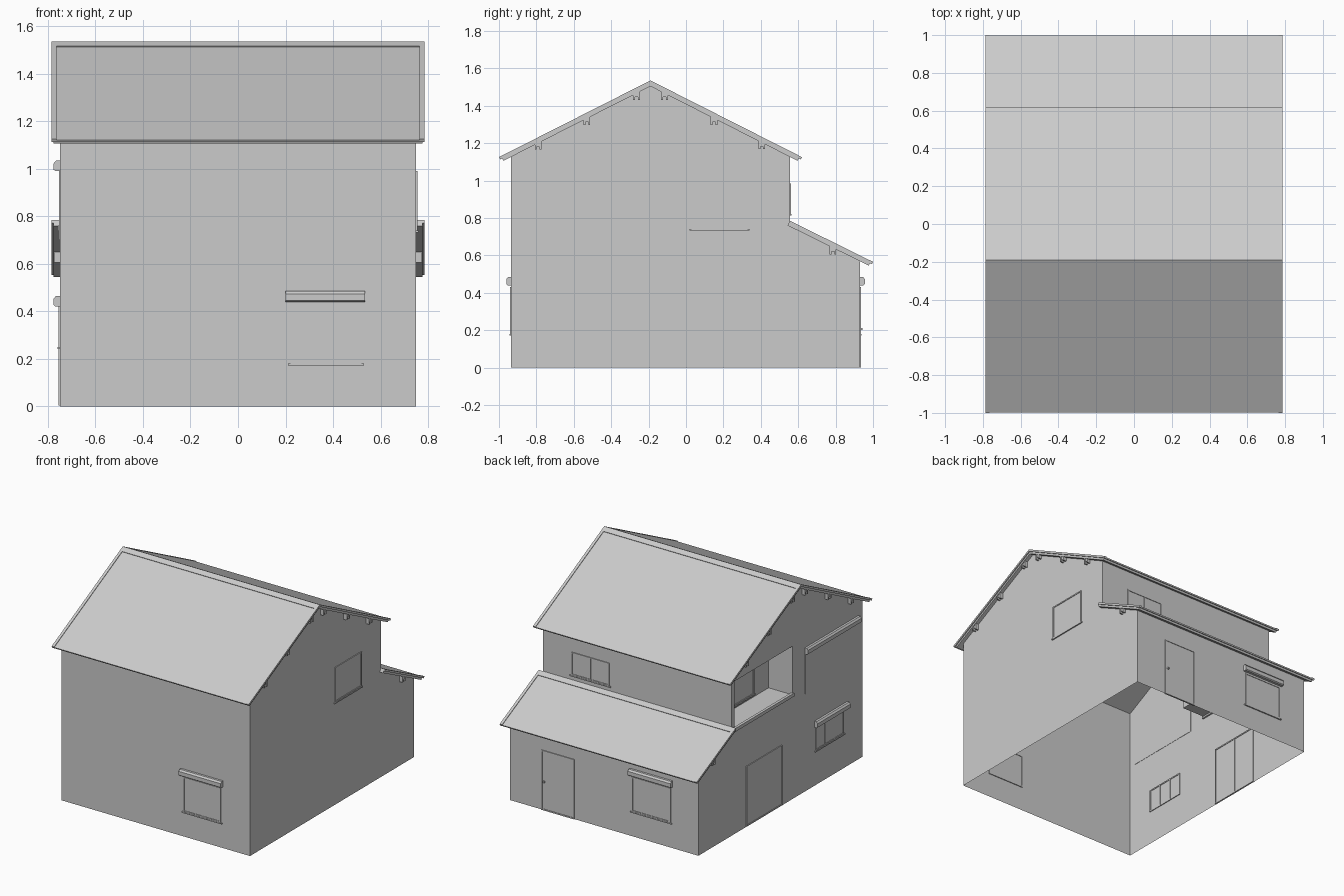
import bpy, bmesh, math

cube = bpy.data.objects.get("Cube")
if cube:
    bpy.data.objects.remove(cube)

grey = bpy.data.materials.new("plain_grey")
grey.use_nodes = True
grey.diffuse_color = (0.6, 0.6, 0.6, 1)
grey.node_tree.nodes["Principled BSDF"].inputs["Base Color"].default_value = (0.6, 0.6, 0.6, 1)

# Main dimensions
HALF, FRONT, BACK, UPPER_BACK = 0.75, -0.935, 0.93, 0.555
RIDGE_Y, RIDGE_Z, EAVE_Z = -0.19, 1.535, 1.125
ROOF_HALF, SLOPE = 0.785, 0.506
LOW_TOP, LOW_EAVE = 0.785, 0.565
NOOK_Y0, NOOK_Y1, NOOK_Z0, NOOK_Z1, NOOK_X = -0.14, 0.52, 0.75, 1.1, -0.56


def finish(name, bm, fix_normals=True):
    if fix_normals:
        bmesh.ops.recalc_face_normals(bm, faces=bm.faces)
    mesh = bpy.data.meshes.new(name)
    bm.to_mesh(mesh)
    bm.free()
    mesh.materials.append(grey)
    obj = bpy.data.objects.new(name, mesh)
    bpy.context.collection.objects.link(obj)
    return obj


def face(bm, pts):
    return bm.faces.new([bm.verts.new(p) for p in pts])


def prism(bm, ring_a, ring_b):
    a = [bm.verts.new(p) for p in ring_a]
    b = [bm.verts.new(p) for p in ring_b]
    bm.faces.new(a)
    bm.faces.new(b[::-1])
    n = len(a)
    for i in range(n):
        bm.faces.new((a[i], b[i], b[(i + 1) % n], a[(i + 1) % n]))


# Each wall maps (along, height, outward) to world space
WALLS = {
    "front": lambda u, z, d: (u, FRONT - d, z),
    "back": lambda u, z, d: (u, BACK + d, z),
    "upper_back": lambda u, z, d: (u, UPPER_BACK + d, z),
    "left": lambda u, z, d: (HALF + d, u, z),
    "right": lambda u, z, d: (-HALF - d, u, z),
    "nook": lambda u, z, d: (NOOK_X - d, u, z),
}


def block(bm, wall, u0, u1, z0, z1, d0, d1):
    put = WALLS[wall]
    rings = [[put(u, z, d) for z, d in ((z0, d0), (z1, d0), (z1, d1), (z0, d1))] for u in (u0, u1)]
    prism(bm, *rings)


# Hollow wall shell with an open base
def wall_top(y):
    return RIDGE_Z - 0.026 - SLOPE * abs(y - RIDGE_Y)


def low_top(y):
    return LOW_TOP - 0.026 - (LOW_TOP - LOW_EAVE) / (1 - UPPER_BACK) * (y - UPPER_BACK)


def top(y):
    return (y, wall_top(y))


back_edge = [(BACK, 0), (BACK, low_top(BACK)), (UPPER_BACK, low_top(UPPER_BACK)), top(UPPER_BACK)]
bm = bmesh.new()
face(bm, [(HALF, y, z) for y, z in [(FRONT, 0)] + back_edge + [top(RIDGE_Y), top(FRONT)]])
right_pieces = [
    [(FRONT, 0), (NOOK_Y0, 0), top(NOOK_Y0), top(RIDGE_Y), top(FRONT)],
    [(NOOK_Y1, 0)] + back_edge + [top(NOOK_Y1)],
    [(NOOK_Y0, 0), (NOOK_Y1, 0), (NOOK_Y1, NOOK_Z0), (NOOK_Y0, NOOK_Z0)],
    [(NOOK_Y0, NOOK_Z1), (NOOK_Y1, NOOK_Z1), top(NOOK_Y1), top(NOOK_Y0)],
]
for piece in right_pieces:
    face(bm, [(-HALF, y, z) for y, z in reversed(piece)])


def cross_wall(y, z0, z1, flip):
    pts = [(-HALF, y, z0), (HALF, y, z0), (HALF, y, z1), (-HALF, y, z1)]
    face(bm, pts[::-1] if flip else pts)


cross_wall(FRONT, 0, wall_top(FRONT), False)
cross_wall(BACK, 0, low_top(BACK), True)
cross_wall(UPPER_BACK, low_top(UPPER_BACK), wall_top(UPPER_BACK), True)
finish("walls", bm, False)

# Recessed balcony: inner wall, floor, ceiling and two ends
bm = bmesh.new()
ring = [(NOOK_Y0, NOOK_Z0), (NOOK_Y1, NOOK_Z0), (NOOK_Y1, NOOK_Z1), (NOOK_Y0, NOOK_Z1)]
face(bm, [(NOOK_X, y, z) for y, z in reversed(ring)])
for (ya, za), (yb, zb) in zip(ring, ring[1:] + ring[:1]):
    face(bm, [(-HALF, ya, za), (NOOK_X, ya, za), (NOOK_X, yb, zb), (-HALF, yb, zb)])
finish("balcony_recess", bm, False)
bm = bmesh.new()
block(bm, "right", NOOK_Y0 - 0.01, NOOK_Y1 + 0.01, NOOK_Z0 - 0.012, NOOK_Z0 + 0.012, -0.012, 0.008)
finish("balcony_sill", bm)


# Roof slabs: main board, thinner lower board, raised border
def slab(bm, start, end, x0, x1, depth, a, b):
    (y0, z0), (y1, z1) = start, end
    length = math.hypot(y1 - y0, z1 - z0)
    dy, dz = (y1 - y0) / length, (z1 - z0) / length
    ny, nz = (-dz, dy) if dy > 0 else (dz, -dy)
    corners = [(s, t) for s, t in ((a, depth[0]), (length - b, depth[0]), (length - b, depth[1]), (a, depth[1]))]
    ring = [(y0 + dy * s - ny * t, z0 + dz * s - nz * t) for s, t in corners]
    prism(bm, [(x0, y, z) for y, z in ring], [(x1, y, z) for y, z in ring])
    return length


def roof(name, start, end):
    bm = bmesh.new()
    r = ROOF_HALF
    length = slab(bm, start, end, -r, r, (0.004, 0.014), 0, 0)
    slab(bm, start, end, -r + 0.008, r - 0.008, (0.014, 0.028), 0, 0.012)
    for x0 in (-r, r - 0.02):
        slab(bm, start, end, x0, x0 + 0.02, (0, 0.006), 0, 0)
    slab(bm, start, end, -r, r, (0, 0.006), 0, length - 0.04)
    finish(name, bm)


roof("front_roof", (RIDGE_Y, RIDGE_Z), (-1, EAVE_Z))
roof("back_roof", (RIDGE_Y, RIDGE_Z), (0.62, EAVE_Z))
roof("lower_roof", (UPPER_BACK, LOW_TOP), (1, LOW_EAVE))

# Brackets under the gable overhangs: two legs and a crossbar
bm = bmesh.new()
for wall in ("left", "right"):
    for y in (-0.79, -0.53, -0.265, -0.115, 0.15, 0.405, 0.785):
        z = low_top(y) if y > UPPER_BACK else wall_top(y)
        for off in (-0.013, 0.013):
            block(bm, wall, y + off - 0.005, y + off + 0.005, z - 0.04, z + 0.008, 0, 0.024)
        block(bm, wall, y - 0.01, y + 0.01, z - 0.025, z + 0.004, 0, 0.02)
finish("roof_brackets", bm)


# Windows: pane, frame, centre bars and a sill
def window(name, wall, u0, u1, z0, z1, bars=1, sill=True):
    bm = bmesh.new()
    f, d = 0.009, 0.006
    block(bm, wall, u0, u1, z0, z1, -0.002, 0.002)
    for u in (u0, u1 - f):
        block(bm, wall, u, u + f, z0, z1, -d, d)
    for z in (z0, z1 - f):
        block(bm, wall, u0, u1, z, z + f, -d, d)
    for i in range(bars):
        u = u0 + (u1 - u0) * (i + 1) / (bars + 1)
        block(bm, wall, u - 0.004, u + 0.004, z0, z1, -d, 0.004)
    if sill:
        block(bm, wall, u0 - 0.01, u1 + 0.01, z0 - 0.008, z0, 0, 0.009)
    finish(name, bm)


# Rolled shutter housing with a chamfered front
def shutter_box(name, wall, u0, u1, z0, z1):
    bm = bmesh.new()
    prof = [(z0, 0), (z0, 0.018), (z0 + 0.006, 0.026), (z1 - 0.012, 0.026), (z1, 0.016), (z1, 0)]
    prism(bm, *[[WALLS[wall](u, z, d) for z, d in prof] for u in (u0, u1)])
    finish(name, bm)


window("front_window", "front", 0.22, 0.52, 0.18, 0.43)
shutter_box("front_shutter_box", "front", 0.2, 0.535, 0.44, 0.485)
window("back_window", "back", -0.53, -0.22, 0.18, 0.43)
shutter_box("back_shutter_box", "back", -0.545, -0.205, 0.44, 0.485)
window("upper_back_window", "upper_back", 0.22, 0.525, 0.82, 0.985)
window("left_window", "left", 0.03, 0.33, 0.74, 0.99)
window("right_window", "right", -0.72, -0.4, 0.25, 0.42, 2)
shutter_box("right_shutter_box", "right", -0.765, -0.39, 0.42, 0.465)
window("balcony_window", "nook", 0.03, 0.33, 0.77, 1.0)
window("sliding_door", "right", -0.02, 0.388, 0.004, 0.437, 1, False)
shutter_box("upper_shutter_box", "right", -0.89, -0.28, 0.99, 1.035)
bm = bmesh.new()
block(bm, "right", -0.88, -0.285, 0.7, 0.99, -0.002, 0.003)
finish("upper_shutter", bm)

# Back door with a knob
window("back_door", "back", 0.236, 0.5, 0.0, 0.43, 0, False)
bm = bmesh.new()
block(bm, "back", 0.472, 0.484, 0.2, 0.212, 0, 0.014)
finish("door_knob", bm)
